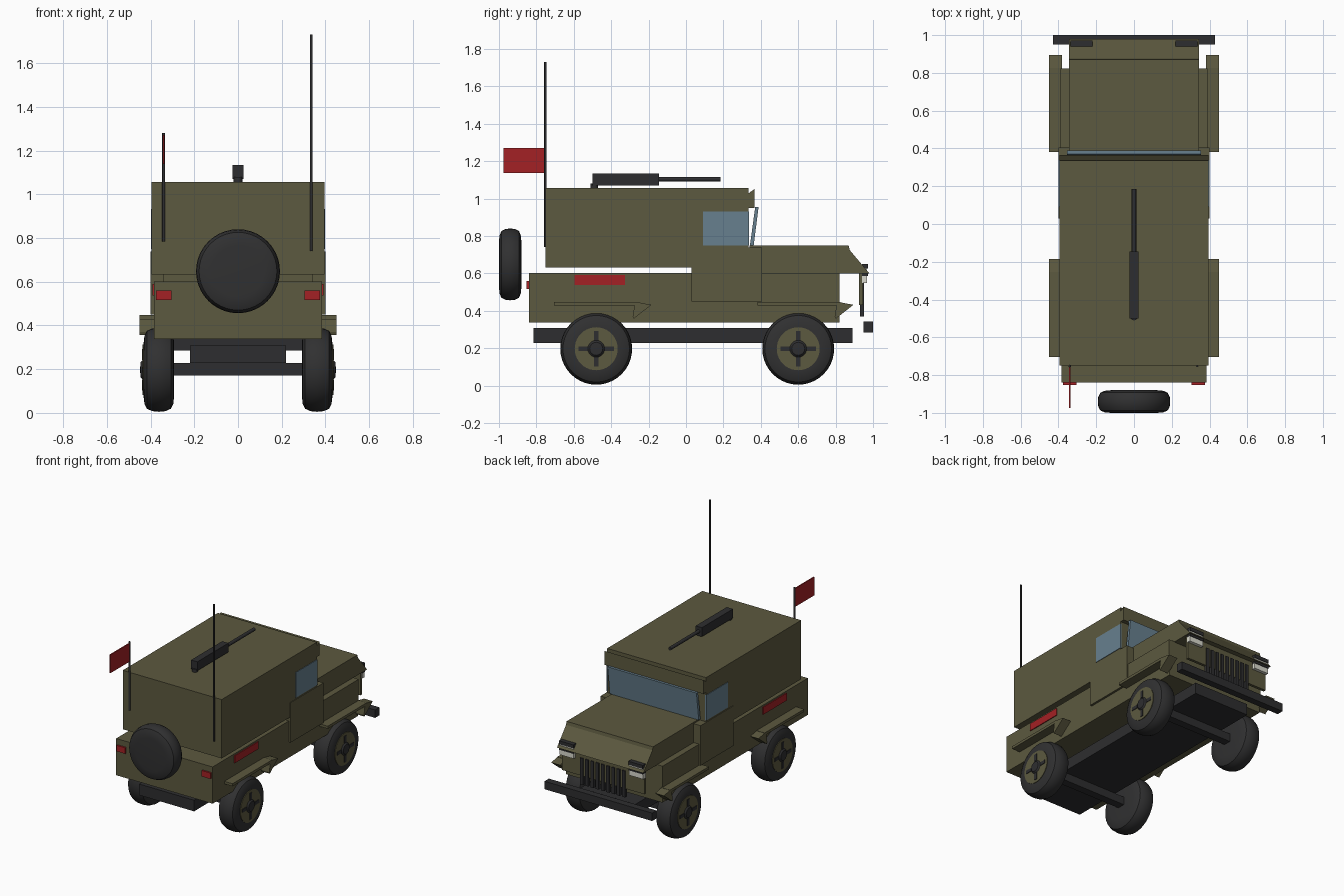
import bpy, bmesh, math
from mathutils import Matrix

if "Cube" in bpy.data.objects:
    bpy.data.objects.remove(bpy.data.objects["Cube"])


def material(name, rgb):
    m = bpy.data.materials.new(name)
    m.use_nodes = True
    color = (*rgb, 1)
    m.diffuse_color = color
    bsdf = next(n for n in m.node_tree.nodes if n.type == "BSDF_PRINCIPLED")
    bsdf.inputs["Base Color"].default_value = color
    bsdf.inputs["Roughness"].default_value = 0.8
    return m


OLIVE = material("olive paint", (0.107, 0.1, 0.05))
DARK = material("dark metal", (0.027, 0.027, 0.029))
RUBBER = material("tyre rubber", (0.03, 0.03, 0.031))
RED = material("red", (0.37, 0.015, 0.018))
GLASS = material("blue glass", (0.136, 0.216, 0.275))
LAMP = material("lamp white", (0.7, 0.7, 0.62))


def finish(name, bm, mat, smooth=False):
    bmesh.ops.recalc_face_normals(bm, faces=bm.faces[:])
    mesh = bpy.data.meshes.new(name)
    bm.to_mesh(mesh)
    bm.free()
    mesh.materials.append(mat)
    obj = bpy.data.objects.new(name, mesh)
    bpy.context.collection.objects.link(obj)
    if smooth:
        bpy.ops.object.select_all(action="DESELECT")
        obj.select_set(True)
        bpy.context.view_layer.objects.active = obj
        bpy.ops.object.shade_smooth_by_angle(angle=math.radians(40))
    return obj


def box(name, mat, x, y, z):
    """Box from (min, max) ranges."""
    bm = bmesh.new()
    bmesh.ops.create_cube(bm, size=1)
    for v in bm.verts:
        v.co = [r[0] if c < 0 else r[1] for c, r in zip(v.co, (x, y, z))]
    return finish(name, bm, mat)


def prism(name, mat, x, profile):
    """Side profile of (y, z) points, extruded across x."""
    bm = bmesh.new()
    face = bm.faces.new([bm.verts.new((x[0], y, z)) for y, z in profile])
    out = bmesh.ops.extrude_face_region(bm, geom=[face])
    for v in out["geom"]:
        if isinstance(v, bmesh.types.BMVert):
            v.co.x = x[1]
    return finish(name, bm, mat)


def lathe(name, mat, profile, place, axis, steps=40):
    """Spin (offset, radius) points around the x, y or z axis."""
    bm = bmesh.new()
    verts = [bm.verts.new((r, 0, a)) for a, r in profile]
    edges = [bm.edges.new(pair) for pair in zip(verts, verts[1:])]
    bmesh.ops.spin(bm, geom=verts + edges, axis=(0, 0, 1), cent=(0, 0, 0),
                   angle=math.tau, steps=steps)
    bmesh.ops.remove_doubles(bm, verts=bm.verts[:], dist=0.0002)
    turn = {"x": Matrix.Rotation(math.pi / 2, 4, "Y"),
            "y": Matrix.Rotation(-math.pi / 2, 4, "X"), "z": Matrix()}[axis]
    bm.transform(Matrix.Translation(place) @ turn)
    return finish(name, bm, mat, True)


def rod(name, mat, radius, length, place, axis):
    return lathe(name, mat, [(0, 0), (0, radius), (length, radius), (length, 0)],
                 place, axis, 12)


def side(s, a, b):
    """Mirror an x range to one side."""
    return tuple(sorted((s * a, s * b)))


TYRE = [(-0.07, 0), (-0.07, 0.12), (-0.066, 0.155), (-0.055, 0.178), (-0.03, 0.189),
        (0, 0.192), (0.03, 0.189), (0.055, 0.178), (0.066, 0.155), (0.07, 0.12), (0.07, 0)]

# Main body, cabin and hood
box("lower_body", OLIVE, (-0.385, 0.385), (-0.84, 0.82), (0.337, 0.602))
box("cabin", OLIVE, (-0.395, 0.395), (-0.75, 0.335), (0.632, 1.057))
prism("roof_visor", OLIVE, (-0.395, 0.395),
      [(0.33, 0.95), (0.33, 1.025), (0.365, 1.05), (0.365, 0.95)])
prism("hood", OLIVE, (-0.345, 0.345),
      [(0.34, 0.6), (0.34, 0.748), (0.87, 0.748), (0.875, 0.725), (0.98, 0.6)])
prism("windshield", GLASS, (-0.355, 0.355),
      [(0.342, 0.75), (0.362, 0.75), (0.388, 0.955), (0.37, 0.955)])

# Chassis and bumper
box("chassis", DARK, (-0.22, 0.22), (-0.815, 0.89), (0.228, 0.308))
box("bumper", DARK, (-0.43, 0.43), (0.95, 1.0), (0.285, 0.342))

# Grille with vertical slats
box("grille_panel", OLIVE, (-0.33, 0.33), (0.925, 0.945), (0.43, 0.602))
for i in range(9):
    x = (i - 4) * 0.042
    box("grille_slat", DARK, (x - 0.012, x + 0.012), (0.93, 0.953), (0.37, 0.56))

# Paired side parts
for s in (-1, 1):
    box("door", OLIVE, side(s, 0.34, 0.4), (0.03, 0.405), (0.45, 0.738))
    box("front_side_panel", OLIVE, side(s, 0.34, 0.389), (0.405, 0.822), (0.45, 0.602))
    box("side_window", GLASS, side(s, 0.39, 0.399), (0.09, 0.338), (0.75, 0.932))
    box("side_stripe", RED, side(s, 0.38, 0.391), (-0.595, -0.325), (0.537, 0.59))
    box("tail_light", RED, side(s, 0.305, 0.375), (-0.852, -0.835), (0.517, 0.56))

    # Stacked headlight bars
    for mat, low, high in ((DARK, 0.625, 0.65), (LAMP, 0.605, 0.625),
                           (DARK, 0.585, 0.605), (LAMP, 0.548, 0.585)):
        box("headlight", mat, side(s, 0.22, 0.335),
            (0.94, 0.972 if mat == DARK else 0.967), (low, high))

    # Wheel guards with angled flaps
    for rear, front in ((-0.705, -0.255), (0.382, 0.825)):
        box("wheel_guard", OLIVE, side(s, 0.38, 0.45), (rear, front), (0.428, 0.447))
        prism("guard_flap", OLIVE, side(s, 0.38, 0.45),
              [(front - 0.02, 0.43), (front, 0.445), (front + 0.07, 0.432),
               (front - 0.025, 0.357), (front - 0.03, 0.37)])

# Wheels, hubs and axles
for y in (-0.48, 0.6):
    box("axle", DARK, (-0.3, 0.3), (y - 0.028, y + 0.028), (0.17, 0.228))
    for s in (-1, 1):
        lathe("wheel", RUBBER, TYRE, (s * 0.362, y, 0.197), "x")
        rod_x = s * 0.362 + (0.066 if s > 0 else -0.074)
        lathe("hub", OLIVE, [(0, 0), (0, 0.115), (0.008, 0.115), (0.008, 0)],
              (rod_x, y, 0.197), "x")
        lathe("hub_cap", DARK, [(-0.012, 0), (-0.01, 0.035), (0, 0.045),
                                (0.01, 0.035), (0.012, 0)],
              (s * 0.436, y, 0.197), "x", 20)
        for k in range(4):
            a = k * math.pi / 2
            cy, cz = y + 0.07 * math.cos(a), 0.197 + 0.07 * math.sin(a)
            w, h = (0.025, 0.012) if k % 2 == 0 else (0.012, 0.025)
            box("hub_spoke", DARK, side(s, 0.43, 0.44), (cy - w, cy + w), (cz - h, cz + h))

# Spare wheel on the tail
lathe("spare_wheel", RUBBER, [(a * 0.86, r) for a, r in TYRE], (0, -0.94, 0.648), "y")

# Roof gun
rod("gun_mount", DARK, 0.02, 0.03, (0, -0.49, 1.05), "z")
box("gun_body", DARK, (-0.025, 0.025), (-0.5, -0.145), (1.07, 1.135))
rod("gun_barrel", DARK, 0.012, 0.335, (0, -0.15, 1.103), "y")

# Antenna, flag pole and flag
rod("antenna", DARK, 0.006, 0.99, (0.335, -0.752, 0.74), "z")
rod("flag_pole", DARK, 0.007, 0.495, (-0.34, -0.752, 0.785), "z")
box("flag", RED, (-0.344, -0.336), (-0.975, -0.752), (1.138, 1.27))
